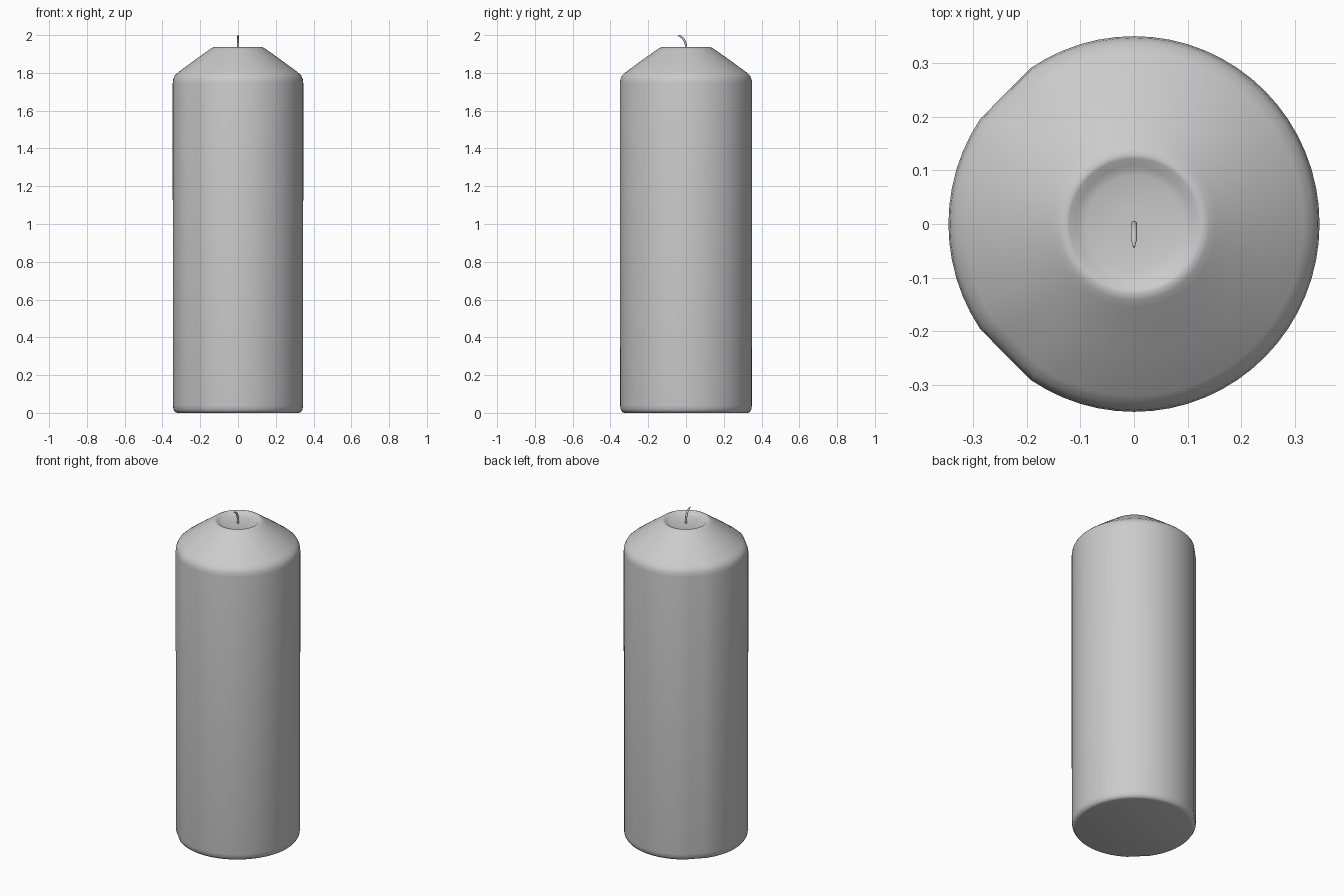
import bpy, bmesh, math

if "Cube" in bpy.data.objects:
    bpy.data.objects.remove(bpy.data.objects["Cube"])

SEGMENTS = 64


def finish(name, bm, angle):
    bmesh.ops.recalc_face_normals(bm, faces=bm.faces)
    mesh = bpy.data.meshes.new(name)
    bm.to_mesh(mesh)
    bm.free()
    obj = bpy.data.objects.new(name, mesh)
    bpy.context.collection.objects.link(obj)
    bpy.ops.object.select_all(action='DESELECT')
    obj.select_set(True)
    bpy.context.view_layer.objects.active = obj
    bpy.ops.object.shade_smooth_by_angle(angle=math.radians(angle))
    return obj


def skin(bm, rings):
    """Join rings of vertices with quads and cap both ends."""
    for a, b in zip(rings, rings[1:]):
        n = len(a)
        for i in range(n):
            bm.faces.new((a[i], a[(i + 1) % n], b[(i + 1) % n], b[i]))
    bm.faces.new(rings[0])
    bm.faces.new(rings[-1])


def outline(angle, r):
    """Round outline with two slight flats on the left side."""
    scale = 1.0
    if r > 0.3:
        for flat in (135, 225):
            d = angle - math.radians(flat)
            if abs(d) < math.radians(11):
                scale = math.cos(math.radians(11)) / math.cos(d)
    return r * scale * 0.988 * math.cos(angle), r * scale * math.sin(angle)


# Wax body: rounded foot, straight side, sloping shoulder, shallow melt pool
profile = [(0.325, 0.0), (0.337, 0.004), (0.346, 0.018), (0.349, 0.04),
           (0.35, 1.745), (0.347, 1.768), (0.338, 1.787), (0.32, 1.803),
           (0.24, 1.862), (0.155, 1.922), (0.142, 1.931), (0.13, 1.936),
           (0.122, 1.934), (0.108, 1.924), (0.09, 1.918), (0.03, 1.915)]
bm = bmesh.new()
rings = []
for r, z in profile:
    ring = []
    for i in range(SEGMENTS):
        x, y = outline(2 * math.pi * i / SEGMENTS, r)
        ring.append(bm.verts.new((x, y, z)))
    rings.append(ring)
skin(bm, rings)
finish("candle_body", bm, 50)

# Wick: thin tube bending forward to a tapered tip (y, z, radius, tilt)
path = [(0.0, 1.905, 0.006, 0), (0.0, 1.945, 0.006, 5),
        (-0.005, 1.965, 0.006, 22), (-0.016, 1.983, 0.006, 42),
        (-0.029, 1.993, 0.0055, 55), (-0.043, 1.9985, 0.0018, 65)]
bm = bmesh.new()
rings = []
for y, z, r, tilt in path:
    t = math.radians(tilt)
    ring = []
    for i in range(10):
        a = 2 * math.pi * i / 10
        u = r * math.sin(a)
        ring.append(bm.verts.new((r * math.cos(a), y + u * math.cos(t), z + u * math.sin(t))))
    rings.append(ring)
skin(bm, rings)
finish("wick", bm, 50)
